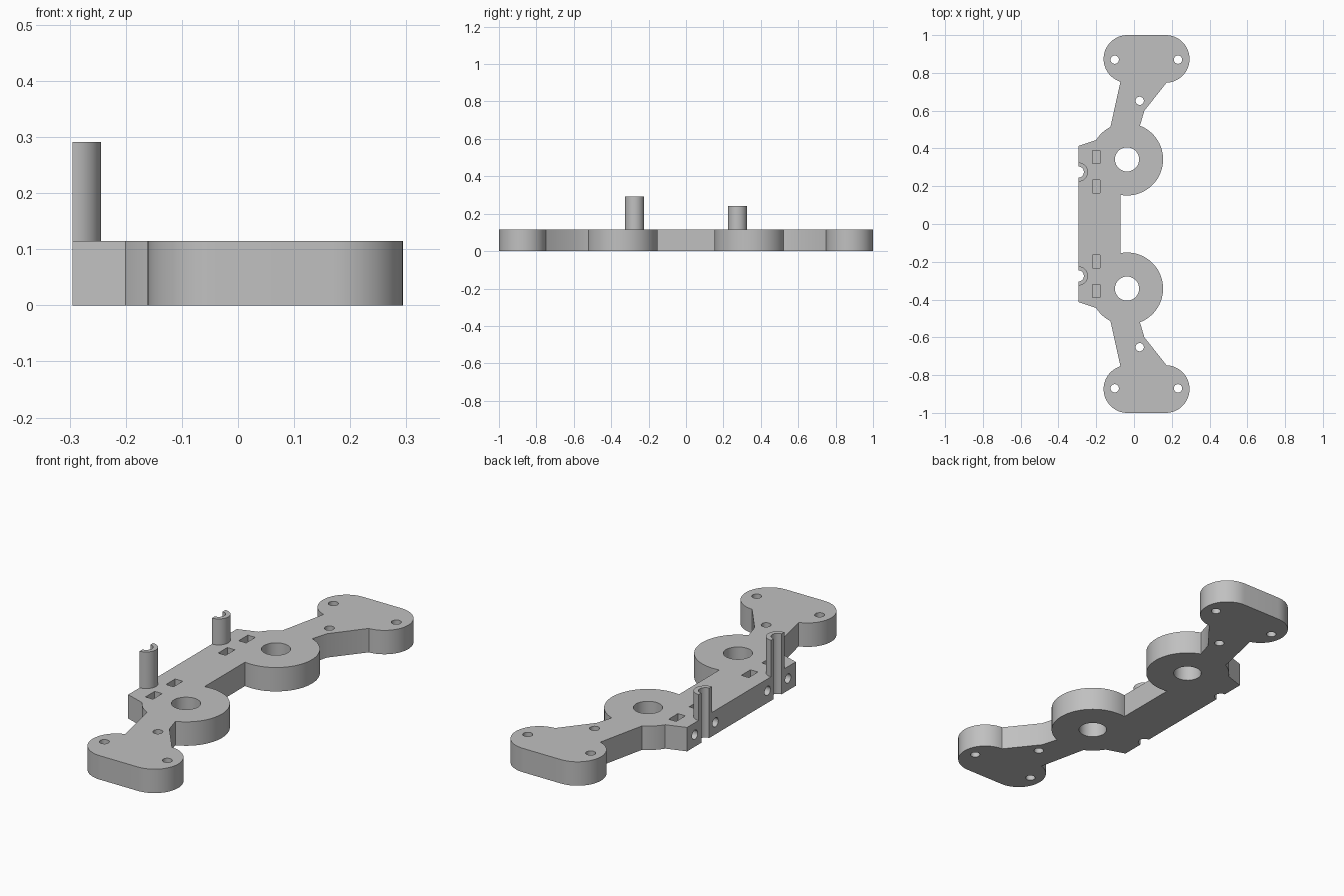
import bpy, bmesh
from math import cos, sin, radians
from mathutils import Matrix

cube = bpy.data.objects.get("Cube")
if cube:
    bpy.data.objects.remove(cube, do_unlink=True)

THICK = 0.115
EDGE_X = -0.295
RING = (-0.037, 0.342)
GROOVE_Y = 0.275
GROOVE_R = 0.03
SLOTS_Y = (0.198, 0.354)

grey = bpy.data.materials.new("plain grey")
grey.use_nodes = True
colour = (0.53, 0.53, 0.53, 1)
grey.diffuse_color = colour
grey.node_tree.nodes["Principled BSDF"].inputs["Base Color"].default_value = colour


def arc(cx, cy, r, start, end, n):
    angles = [radians(start + (end - start) * i / n) for i in range(n + 1)]
    return [(cx + r * cos(a), cy + r * sin(a)) for a in angles]


def make_object(name, bm):
    bmesh.ops.recalc_face_normals(bm, faces=bm.faces)
    mesh = bpy.data.meshes.new(name)
    bm.to_mesh(mesh)
    bm.free()
    mesh.materials.append(grey)
    obj = bpy.data.objects.new(name, mesh)
    bpy.context.collection.objects.link(obj)
    return obj


def extrude_profile(name, points, z0, z1):
    bm = bmesh.new()
    face = bm.faces.new([bm.verts.new((x, y, z0)) for x, y in points])
    top = bmesh.ops.extrude_face_region(bm, geom=[face])["geom"]
    verts = [v for v in top if isinstance(v, bmesh.types.BMVert)]
    bmesh.ops.translate(bm, verts=verts, vec=(0, 0, z1 - z0))
    return make_object(name, bm)


def add_cylinder(bm, matrix, r, depth, sides):
    bmesh.ops.create_cone(bm, cap_ends=True, segments=sides, radius1=r, radius2=r,
                          depth=depth, matrix=matrix)


def smooth(obj):
    bpy.ops.object.select_all(action="DESELECT")
    obj.select_set(True)
    bpy.context.view_layer.objects.active = obj
    bpy.ops.object.shade_smooth_by_angle(angle=radians(30))


# Body outline: half profile from the middle round to the grooved edge
half = arc(*RING, 0.191, -100, 69, 40)
half += [(0.055, 0.6)]
half += arc(0.168, 0.874, 0.126, -88, 90, 32)
half += arc(-0.035, 0.874, 0.126, 90, 253, 32)
half += arc(*RING, 0.193, 117, 148, 8)
half += [(EDGE_X, 0.413)]
half += arc(EDGE_X, GROOVE_Y, GROOVE_R, 90, -90, 8)
outline = half + [(x, -y) for x, y in reversed(half)]
body = extrude_profile("bracket_body", outline, 0, THICK)

# Through holes in the rings, necks and end lobes
bm = bmesh.new()
for side in (1, -1):
    for x, y, r in ((*RING, 0.064), (0.03, 0.652, 0.022),
                    (-0.102, 0.87, 0.022), (0.233, 0.87, 0.022)):
        add_cylinder(bm, Matrix.Translation((x, side * y, THICK / 2)), r, 0.3, 32)
round_cutter = make_object("round_hole_cutter", bm)

# Blind nut slots open at the top
bm = bmesh.new()
for side in (1, -1):
    for y in SLOTS_Y:
        place = Matrix.Translation((-0.2, side * y, 0.12))
        bmesh.ops.create_cube(bm, size=1, matrix=place @ Matrix.Diagonal((0.04, 0.07, 0.19, 1)))
slot_cutter = make_object("slot_cutter", bm)

# Screw holes from the grooved edge into the slots
bm = bmesh.new()
for side in (1, -1):
    for y in SLOTS_Y:
        place = Matrix.Translation((-0.24, side * y, THICK / 2))
        add_cylinder(bm, place @ Matrix.Rotation(radians(90), 4, "Y"), 0.022, 0.16, 24)
screw_cutter = make_object("screw_hole_cutter", bm)

bpy.context.view_layer.objects.active = body
for cutter in (round_cutter, slot_cutter, screw_cutter):
    cutter.hide_render = True
    mod = body.modifiers.new(cutter.name, "BOOLEAN")
    mod.operation = "DIFFERENCE"
    mod.solver = "EXACT"
    mod.object = cutter
    bpy.ops.object.modifier_apply(modifier=mod.name)
    bpy.data.objects.remove(cutter, do_unlink=True)
smooth(body)

# Half-tube posts above the grooves
for name, y, top in (("tall_post", -GROOVE_Y, 0.291), ("short_post", GROOVE_Y, 0.24)):
    profile = arc(EDGE_X, y, 0.051, -90, 90, 20) + arc(EDGE_X, y, GROOVE_R, 90, -90, 8)
    smooth(extrude_profile(name, profile, THICK, top))
